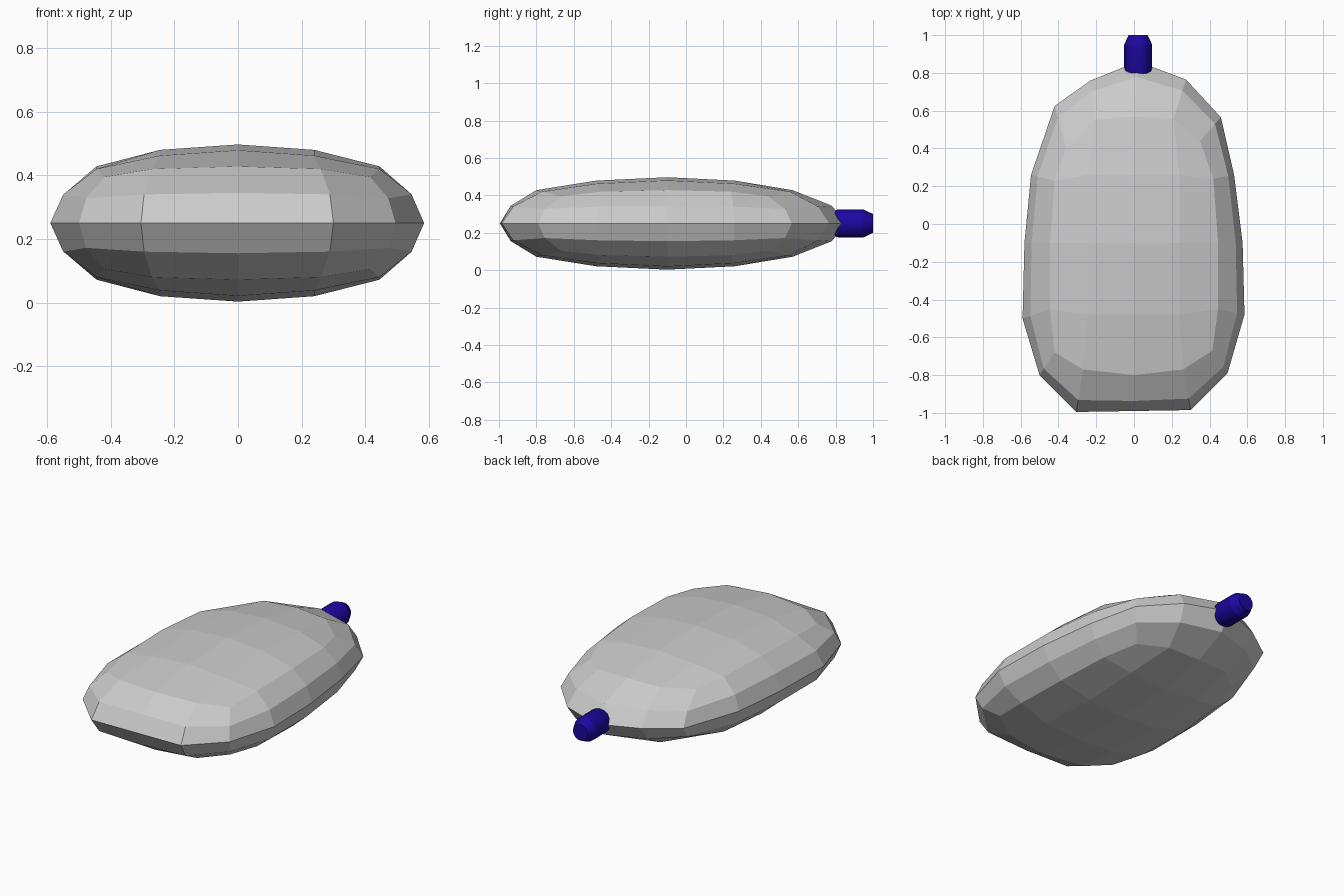
import bpy, bmesh, math

if "Cube" in bpy.data.objects:
    bpy.data.objects.remove(bpy.data.objects["Cube"])

MID_Z = 0.25


def add_object(name, bm):
    bmesh.ops.recalc_face_normals(bm, faces=bm.faces)
    mesh = bpy.data.meshes.new(name)
    bm.to_mesh(mesh)
    bm.free()
    obj = bpy.data.objects.new(name, mesh)
    bpy.context.collection.objects.link(obj)
    return obj


# Bag body: upper half as a quad patch inside two rim strips, mirrored below.
# Each ring runs counter-clockwise from the front left corner, four segments a side.
seam = [(-0.50, -0.80), (-0.305, -0.995), (0, -0.99), (0.30, -0.985),
        (0.495, -0.79), (0.585, -0.48), (0.575, -0.10), (0.53, 0.26),
        (0.46, 0.565), (0.275, 0.765), (0.02, 0.86), (-0.23, 0.76),
        (-0.42, 0.625), (-0.545, 0.26), (-0.58, -0.10), (-0.59, -0.50)]
shoulder = [(-0.42, -0.68), (-0.27, -0.77), (0, -0.80), (0.26, -0.77),
            (0.415, -0.67), (0.445, -0.45), (0.445, -0.10), (0.42, 0.24),
            (0.35, 0.44), (0.21, 0.555), (0, 0.57), (-0.21, 0.55),
            (-0.36, 0.41), (-0.42, 0.23), (-0.445, -0.10), (-0.445, -0.45)]
shoulder_z = [0.395, 0.42, 0.428, 0.42]
cheek_z = [0.328, 0.34, 0.345, 0.34]

bm = bmesh.new()
low = [bm.verts.new((x, y, 0)) for x, y in seam]
mid, top = [], []
for i, ((sx, sy), (tx, ty)) in enumerate(zip(seam, shoulder)):
    f = 0.28
    mid.append(bm.verts.new((sx + (tx - sx) * f, sy + (ty - sy) * f, cheek_z[i % 4] - MID_Z)))
    top.append(bm.verts.new((tx, ty, shoulder_z[i % 4] - MID_Z)))
for a, b in ((low, mid), (mid, top)):
    for i in range(16):
        j = (i + 1) % 16
        bm.faces.new((a[i], a[j], b[j], b[i]))

# Crown of the bag: 5 x 5 grid whose border is the shoulder ring
grid = {}
for k in range(4):
    grid[k, 0] = top[k]
    grid[4, k] = top[4 + k]
    grid[4 - k, 4] = top[8 + k]
    grid[0, 4 - k] = top[12 + k]
for i, x in enumerate((-0.245, 0, 0.24), 1):
    for j, y in enumerate((-0.48, -0.10, 0.26), 1):
        z = 0.497 - MID_Z - 0.017 * (i != 2) - 0.018 * (j != 2)
        grid[i, j] = bm.verts.new((x, y, z))
for i in range(4):
    for j in range(4):
        bm.faces.new((grid[i, j], grid[i + 1, j], grid[i + 1, j + 1], grid[i, j + 1]))
body = add_object("bag_body", bm)
body.location.z = MID_Z
mirror = body.modifiers.new("Lower half", "MIRROR")
mirror.use_axis = (False, False, True)

# Stopper: chamfered cylinder along y
bm = bmesh.new()
sides = 16
rings = []
for y, r in ((0.79, 0.065), (0.81, 0.074), (0.95, 0.074), (1.0, 0.05)):
    rings.append([bm.verts.new((r * math.cos(2 * math.pi * s / sides), y,
                                r * math.sin(2 * math.pi * s / sides))) for s in range(sides)])
for a, b in zip(rings, rings[1:]):
    for i in range(sides):
        j = (i + 1) % sides
        bm.faces.new((a[i], a[j], b[j], b[i]))
bm.faces.new(rings[0])
bm.faces.new(rings[-1])
stopper = add_object("stopper", bm)
stopper.location = (0.022, 0, MID_Z)
blue = bpy.data.materials.new("dark_blue")
blue.diffuse_color = (0.012, 0.002, 0.35, 1)
blue.use_nodes = True
blue.node_tree.nodes["Principled BSDF"].inputs["Base Color"].default_value = blue.diffuse_color
stopper.data.materials.append(blue)
bpy.context.view_layer.objects.active = stopper
stopper.select_set(True)
bpy.ops.object.shade_smooth_by_angle(angle=math.radians(24))
